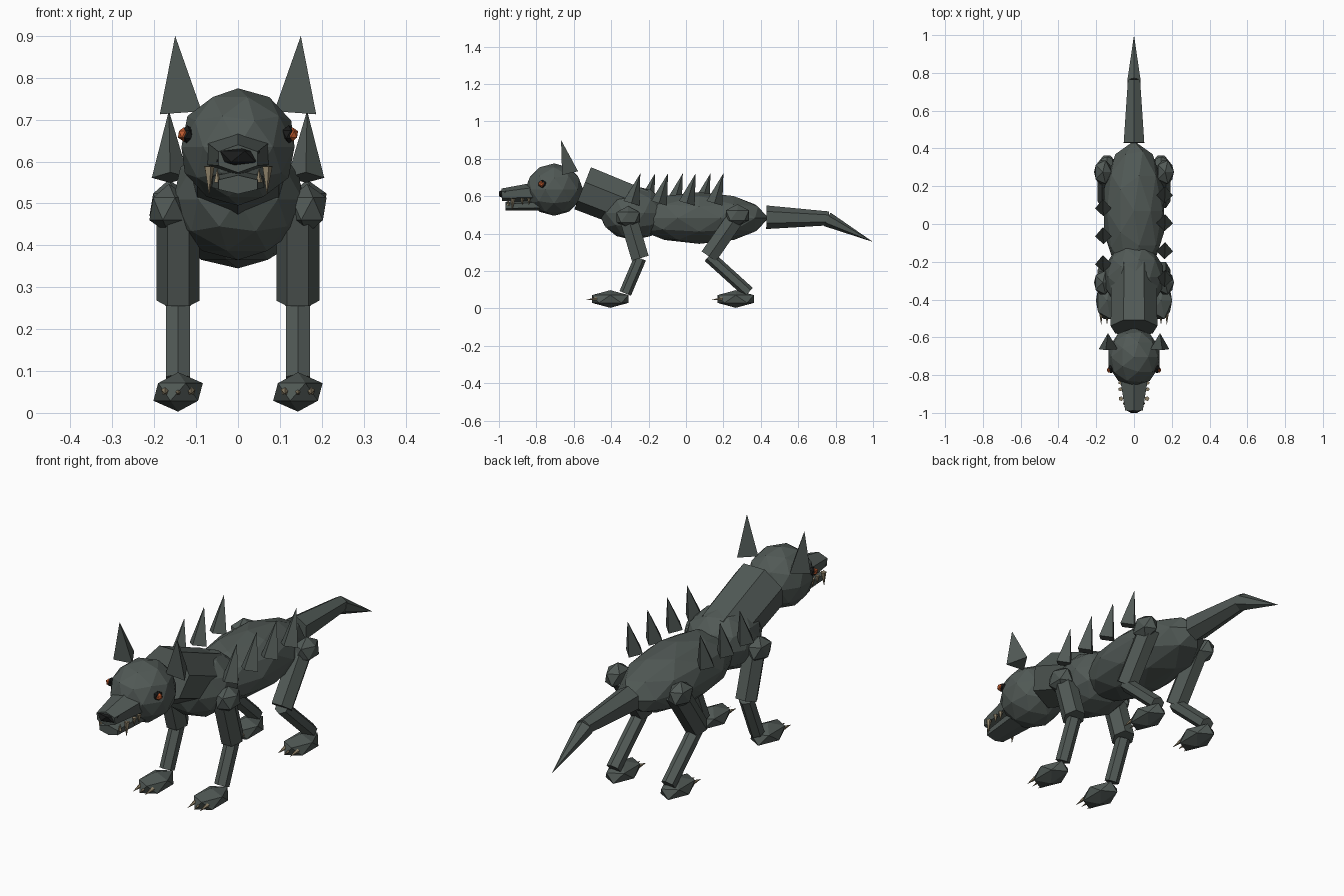
import bpy, bmesh, math
from mathutils import Vector, Matrix

if "Cube" in bpy.data.objects:
    bpy.data.objects.remove(bpy.data.objects["Cube"])


def material(name, rgb):
    m = bpy.data.materials.new(name)
    m.diffuse_color = (*rgb, 1)
    m.use_nodes = True
    m.node_tree.nodes["Principled BSDF"].inputs["Base Color"].default_value = m.diffuse_color
    return m


HIDE = material("grey_hide", (0.082, 0.100, 0.092))
BLACK = material("black", (0.010, 0.011, 0.011))
ORANGE = material("orange_eye", (0.55, 0.11, 0.03))
BONE = material("bone", (0.27, 0.22, 0.14))


def finish(name, bm, mat):
    bmesh.ops.recalc_face_normals(bm, faces=bm.faces)
    me = bpy.data.meshes.new(name)
    bm.to_mesh(me)
    bm.free()
    me.materials.append(mat)
    ob = bpy.data.objects.new(name, me)
    bpy.context.collection.objects.link(ob)
    return ob


def blob(name, centre, radii, subdiv=1, mat=HIDE):
    """Faceted ball stretched to the given radii."""
    bm = bmesh.new()
    bmesh.ops.create_icosphere(bm, subdivisions=subdiv, radius=1)
    bmesh.ops.transform(bm, verts=bm.verts, matrix=Matrix.Translation(centre) @ Matrix.Diagonal((*radii, 1)))
    return finish(name, bm, mat)


def limb(name, p0, p1, r0, r1, n=6, ref=(0, 0, 1), flat=1.0, mat=HIDE):
    """Tapered prism from p0 to p1; its first corner points along ref."""
    p0, p1 = Vector(p0), Vector(p1)
    axis = (p1 - p0).normalized()
    u = Vector(ref)
    u = (u - axis * u.dot(axis)).normalized()
    v = axis.cross(u)
    bm = bmesh.new()

    def ring(p, r):
        if r == 0:
            return [bm.verts.new(p)]
        angles = [2 * math.pi * i / n for i in range(n)]
        return [bm.verts.new(p + u * r * flat * math.cos(a) + v * r * math.sin(a)) for a in angles]

    a, b = ring(p0, r0), ring(p1, r1)
    bm.faces.new(a)
    if len(b) > 1:
        bm.faces.new(b)
    for i in range(n):
        j = (i + 1) % n
        bm.faces.new([a[i], a[j], b[j], b[i]] if len(b) > 1 else [a[i], a[j], b[0]])
    return finish(name, bm, mat)


# Body, neck and head
blob("torso", (0, 0.07, 0.483), (0.168, 0.37, 0.138), 2)
blob("chest", (0, -0.28, 0.51), (0.162, 0.185, 0.145), 2)
limb("neck", (0, -0.24, 0.525), (0, -0.55, 0.648), 0.122, 0.127, 7, ref=(0, 0, -1))
blob("head", (0, -0.705, 0.635), (0.142, 0.155, 0.14), 2)

# Muzzle
limb("snout", (0, -0.80, 0.62), (0, -0.985, 0.607), 0.088, 0.054, 6, flat=0.62)
limb("jaw", (0, -0.78, 0.553), (0, -0.965, 0.545), 0.072, 0.054, 6, flat=0.42)
blob("nose", (0, -0.965, 0.612), (0.058, 0.041, 0.029), 1, BLACK)

# Tail
limb("tail_base", (0, 0.43, 0.487), (0, 0.765, 0.481), 0.063, 0.037, 6)
limb("tail_tip", (0, 0.755, 0.476), (0, 1.0, 0.355), 0.04, 0, 6)

for side, s in (("left", -1), ("right", 1)):
    # Ears and eyes
    limb(f"ear_{side}", (s * 0.137, -0.634, 0.722), (s * 0.15, -0.668, 0.90), 0.058, 0, 3, ref=(0, 1, 0))
    blob(f"eye_socket_{side}", (s * 0.121, -0.768, 0.665), (0.02, 0.023, 0.022), 1, BLACK)
    blob(f"eye_{side}", (s * 0.130, -0.773, 0.665), (0.015, 0.017, 0.017), 1, ORANGE)

    # Fangs and small teeth
    limb(f"fang_{side}", (s * 0.069, -0.925, 0.588), (s * 0.069, -0.93, 0.52), 0.013, 0, 5, mat=BONE, ref=(1, 0, 0))
    for i, y in enumerate((-0.84, -0.875)):
        limb(f"upper_tooth_{side}_{i}", (s * 0.072, y, 0.59), (s * 0.072, y, 0.55), 0.011, 0, 5,
             mat=BONE, ref=(1, 0, 0))
    limb(f"lower_tooth_{side}", (s * 0.05, -0.95, 0.55), (s * 0.05, -0.95, 0.585), 0.009, 0, 5,
         mat=BONE, ref=(1, 0, 0))

    # Legs: joint, upper, lower and paw positions along y and z
    legs = {"front": ((-0.31, 0.487), (-0.245, 0.268), (-0.325, 0.08), -0.405),
            "hind": ((0.275, 0.497), (0.122, 0.278), (0.335, 0.085), 0.266)}
    for pair, (top, knee, ankle, paw_y) in legs.items():
        x = s * 0.143
        tag = f"{pair}_{side}"
        blob(f"{tag}_joint", (s * 0.165, top[0], top[1]), (0.052, 0.073, 0.06))
        limb(f"{tag}_upper_leg", (x, *top), (x, *knee), 0.054, 0.054, 6, ref=(1, 0, 0), flat=0.95)
        limb(f"{tag}_lower_leg", (x, *knee), (x, *ankle), 0.033, 0.033, 6, ref=(0, 1, 0))
        blob(f"{tag}_paw", (x, paw_y, 0.05), (0.066, 0.114, 0.047))
        for i in (-1, 0, 1):
            cx = x + i * 0.031
            limb(f"{tag}_claw_{i + 2}", (cx, paw_y - 0.07, 0.052), (cx, paw_y - 0.13, 0.045),
                 0.01, 0, 5, mat=BONE)

    # Back spines, staggered between the two sides
    count, start = (4, -0.292) if s > 0 else (3, -0.213)
    for i in range(count):
        y = start + 0.148 * i
        limb(f"spine_{side}_{i}", (s * 0.162, y, 0.562), (s * 0.165, y + 0.048, 0.722), 0.044, 0, 4,
             ref=(1, 0, 0))
